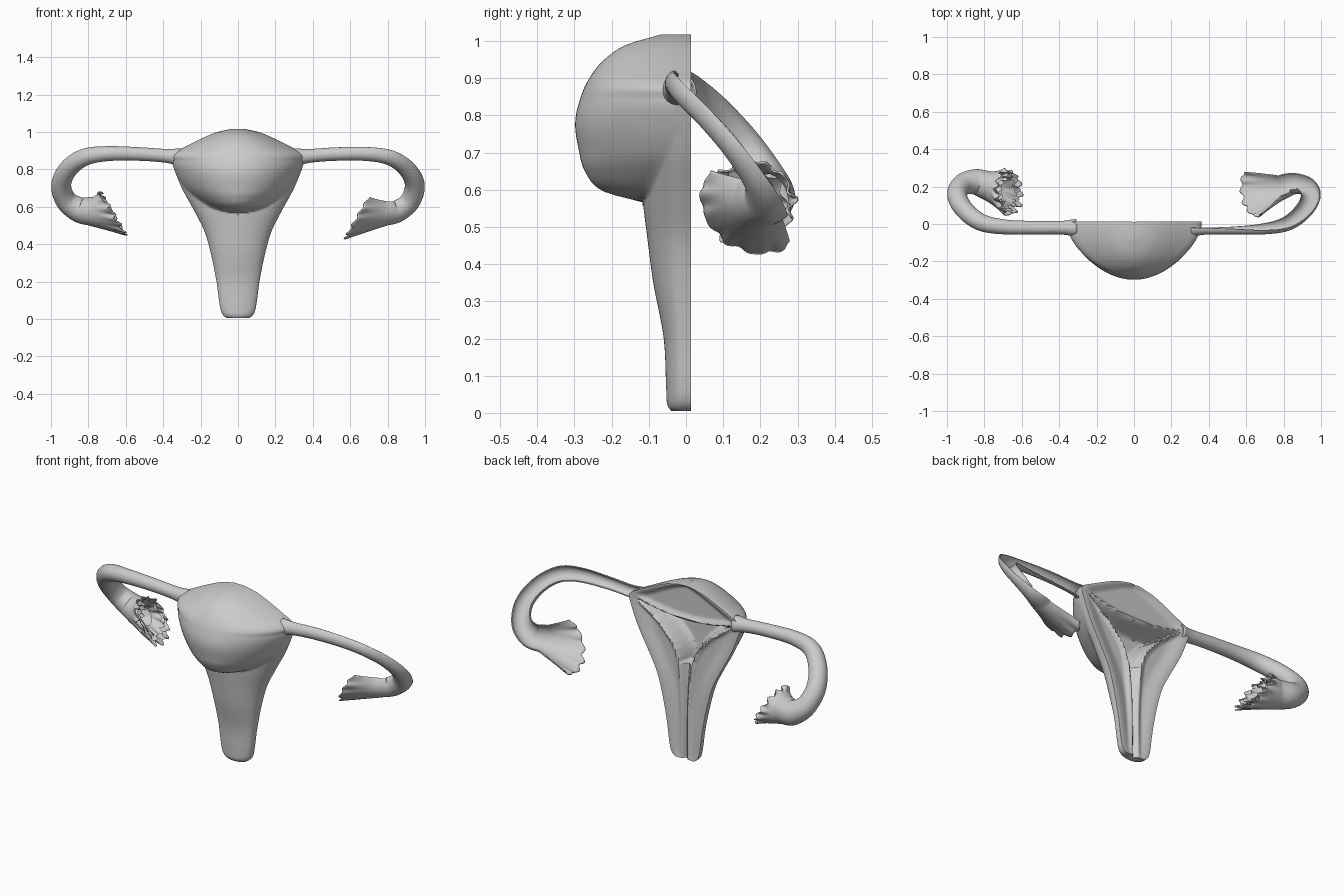
import bpy, bmesh, math
from mathutils import Vector

if "Cube" in bpy.data.objects:
    bpy.data.objects.remove(bpy.data.objects["Cube"])


def curve(pts, u):
    """Smooth interpolation through a table of (key, values...) rows."""
    k = [p[0] for p in pts]
    u = min(max(u, k[0]), k[-1])
    i = max(j for j in range(len(k) - 1) if k[j] <= u)

    def slope(j, c):
        a, b = max(j - 1, 0), min(j + 1, len(k) - 1)
        return (pts[b][c] - pts[a][c]) / (k[b] - k[a])
    h = k[i + 1] - k[i]
    t = (u - k[i]) / h
    out = []
    for c in range(1, len(pts[0])):
        out.append((2*t**3 - 3*t*t + 1) * pts[i][c] + (t**3 - 2*t*t + t) * h * slope(i, c)
                   + (3*t*t - 2*t**3) * pts[i + 1][c] + (t**3 - t*t) * h * slope(i + 1, c))
    return out


def step(v):
    v = min(max(v, 0), 1)
    return v * v * (3 - 2 * v)


def finish(name, verts, faces, angle=50):
    me = bpy.data.meshes.new(name)
    me.from_pydata(verts, [], faces)
    bm = bmesh.new()
    bm.from_mesh(me)
    bmesh.ops.recalc_face_normals(bm, faces=bm.faces)
    bm.to_mesh(me)
    bm.free()
    ob = bpy.data.objects.new(name, me)
    bpy.context.collection.objects.link(ob)
    bpy.ops.object.select_all(action='DESELECT')
    ob.select_set(True)
    bpy.context.view_layer.objects.active = ob
    bpy.ops.object.shade_smooth_by_angle(angle=math.radians(angle))
    return ob


# Body: z, half width, lower-body depth
BODY = [(0.005, .06, .03), (.02, .08, .04), (.06, .095, .043), (.2, .115, .05), (.35, .145, .078),
        (.47, .18, .094), (.58, .235, .107), (.7, .3, .115), (.82, .348, .10), (.87, .36, .06),
        (.892, .34, .04), (.92, .285, .04), (.96, .205, .04), (1.0, .11, .03), (1.017, .03, .015)]
# Dome bulge: z, half width, depth
DOME = [(.555, .05, .02), (.575, .11, .14), (.6, .17, .22), (.65, .24, .262), (.7, .29, .277), (.78, .335, .288),
        (.85, .355, .273), (.9, .325, .25), (.95, .225, .21), (.99, .14, .15), (1.017, .03, .06)]
# Cavity in the cut back: z, half width
CAVITY = [(0, .014), (.3, .016), (.5, .03), (.63, .06), (.74, .15), (.8, .23), (.88, .34)]


def front_y(x, s, z, w, neck):
    d = neck * math.sqrt(max(0, 1 - s * s))
    if z > .555:
        dw, dd = curve(DOME, z)
        if z > .86:
            dw = w
        d = max(d, dd * max(0, 1 - (x / dw) ** 2) ** .68)
    return -.01 - d


def back_y(x, z, w):
    wall = w - abs(x)
    top = .81 + .06 * (x / .36) ** 2
    inside = min(curve(CAVITY, z)[0] - abs(x), top - z)
    limit = .13 if z > .55 else .045
    hole = limit * step((inside + .012) / .05)
    dip = .02 * step((wall - .01) / .1) * step(-inside / .04)
    return .013 - hole - dip


N, ROWS = 64, 110
verts, faces = [], []
for r in range(ROWS + 1):
    z = .005 + 1.012 * r / ROWS
    w, neck = curve(BODY, z)
    ss = [math.sin(math.pi * (i / N - .5)) for i in range(N + 1)]
    verts += [(s * w, front_y(s * w, s, z, w, neck), z) for s in ss]
    verts += [(s * w, back_y(s * w, z, w), z) for s in reversed(ss)]
M = 2 * N + 2
for r in range(ROWS):
    for i in range(M):
        j = (i + 1) % M
        faces.append((r*M + i, r*M + j, (r+1)*M + j, (r+1)*M + i))
for base in (0, ROWS * M):
    for i in range(N):
        faces.append((base + i, base + i + 1, base + M - 2 - i, base + M - 1 - i))
finish("uterus_body", verts, faces)

# Tube path: parameter, x, y, z, radius
PATH = [(0, .31, -.02, .865, .045), (.6, .38, -.02, .872, .034), (1.5, .52, -.02, .882, .033),
        (3, .7, -.015, .884, .037), (4, .82, .01, .865, .043), (5, .905, .075, .805, .047),
        (6, .945, .15, .72, .05), (7, .92, .208, .635, .054), (8, .85, .225, .585, .065),
        (9, .78, .205, .575, .075)]


def tube(name, side, a0, a1, sides, mouth, P, Q, ruffle):
    """Swept tube, whole or half, opening into a ruffled funnel."""
    verts, faces = [], []
    steps, flare = 64, 16
    rows = steps + flare + 1
    closed = a1 - a0 > 6
    cols = sides if closed else sides + 1
    for r in range(rows):
        u = min(9, 9 * r / steps)
        p = curve(PATH, u)
        c = Vector(p[:3])
        t = (Vector(curve(PATH, min(u + .05, 9))[:3])
             - Vector(curve(PATH, max(u - .05, 0))[:3])).normalized()
        lean = step(u / 5)
        n = Vector((0, 1 - .3 * lean, .7 * lean))
        n = (n - t * n.dot(t)).normalized()
        b = t.cross(n)
        f = max(0, (r - steps) / flare)
        for i in range(cols):
            a = a0 + (a1 - a0) * i / sides
            v = c + p[3] * (math.cos(a) * n + math.sin(a) * b)
            if f:
                k = ruffle * f * f
                wave = math.sin(11 * a) + .6 * math.sin(17 * a + 1)
                goal = mouth + (1 + .06 * k * wave) * (math.cos(a) * P + math.sin(a) * Q)
                goal += t * .016 * k * math.sin(13 * a + .7)
                v = v.lerp(goal, f)
            verts.append((side * v.x, v.y, v.z))
    for r in range(rows - 1):
        for i in range(sides):
            j = (i + 1) % cols
            faces.append((r*cols + i, r*cols + j, (r+1)*cols + j, (r+1)*cols + i))
    ob = finish(name, verts, faces, 60)
    m = ob.modifiers.new("wall", 'SOLIDIFY')
    m.thickness = .006
    m.offset = 0


P, Q = Vector((.05, .08, .082)), Vector((-.042, .085, -.075))
# Whole tube with frilled funnel on the left
tube("whole_tube", -1, 0, 2 * math.pi, 120, Vector((.672, .17, .565)), P, Q, 1)
# Cut-open tube on the right: only the front lower half remains
tube("cut_tube", 1, math.pi / 2, 1.5 * math.pi, 50, Vector((.645, .175, .555)), P, Q * 1.25, .5)
# Inner folds lining the whole tube's funnel
for k, size in enumerate((.82, .64)):
    verts, faces = [], []
    cols = 90
    for r in range(7):
        f = r / 6
        for i in range(cols):
            a = 2 * math.pi * i / cols
            g = size * (.6 + .4 * f) * (1 + .09 * f * math.sin(9 * a + k))
            v = Vector((.672 + .06 * (1 - f), .17 + .02 * (1 - f), .565))
            v += g * (math.cos(a) * P + math.sin(a) * Q)
            v.x -= .01 * f * math.sin(12 * a + 2 * k)
            verts.append((-v.x, v.y, v.z))
    for r in range(6):
        for i in range(cols):
            j = (i + 1) % cols
            faces.append((r*cols + i, r*cols + j, (r+1)*cols + j, (r+1)*cols + i))
    finish("funnel_fold_%d" % (k + 1), verts, faces, 60)
